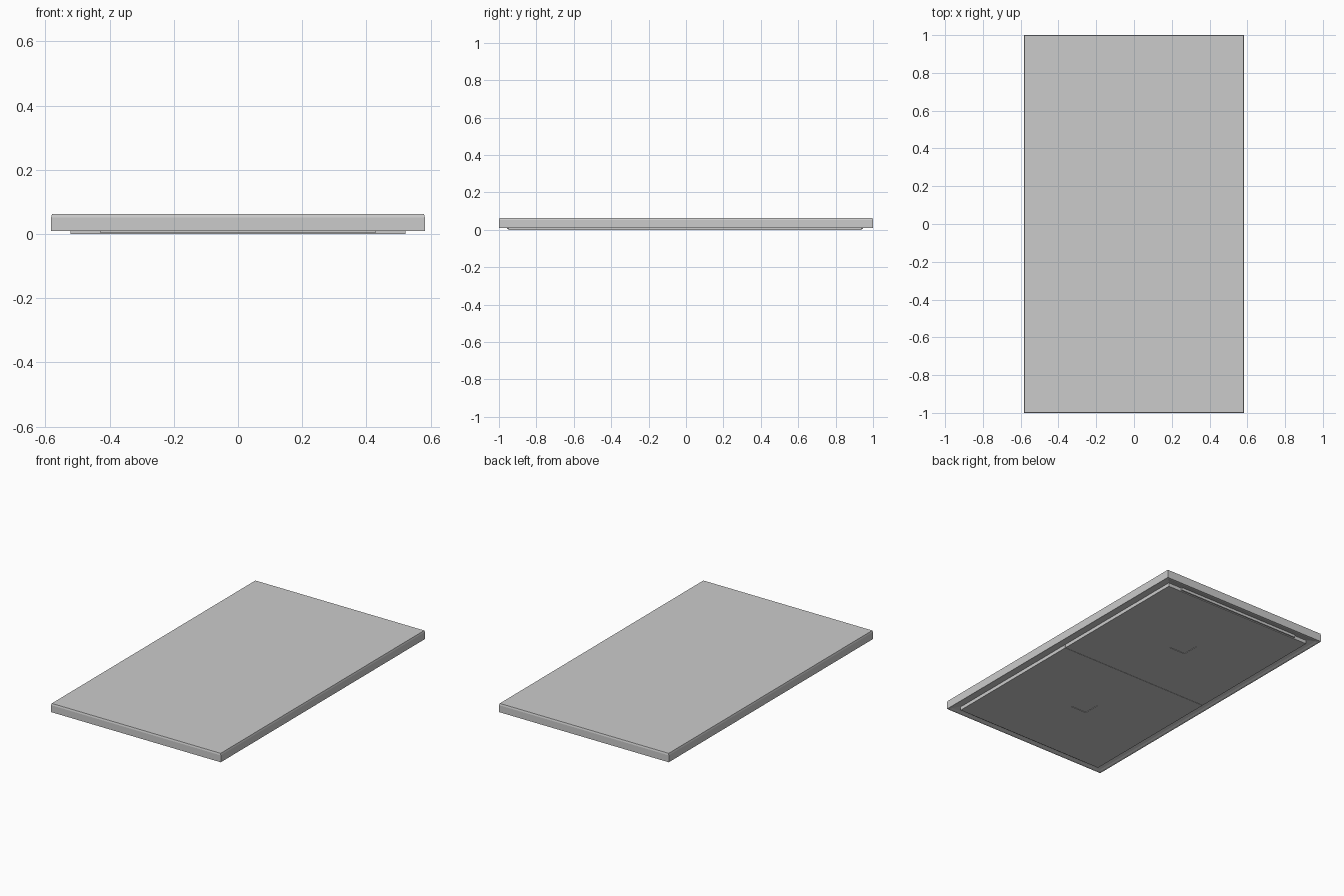
import bpy, bmesh

if "Cube" in bpy.data.objects:
    bpy.data.objects.remove(bpy.data.objects["Cube"])

HX, HY = 0.582, 1.0


def make_object(name, bm):
    bmesh.ops.recalc_face_normals(bm, faces=bm.faces)
    mesh = bpy.data.meshes.new(name)
    bm.to_mesh(mesh)
    bm.free()
    obj = bpy.data.objects.new(name, mesh)
    bpy.context.collection.objects.link(obj)
    return obj


def lofted_slab(name, profile):
    """Stack rectangles given as (inset from the outer edge, z), capped at both ends."""
    bm = bmesh.new()
    rings = []
    for inset, z in profile:
        x, y = HX - inset, HY - inset
        rings.append([bm.verts.new(p) for p in
                      ((-x, -y, z), (x, -y, z), (x, y, z), (-x, y, z))])
    for a, b in zip(rings, rings[1:]):
        for i in range(4):
            j = (i + 1) % 4
            bm.faces.new((a[i], a[j], b[j], b[i]))
    bm.faces.new(rings[0])
    bm.faces.new(rings[-1])
    return make_object(name, bm)


def box(name, x0, x1, y0, y1, z0, z1):
    bm = bmesh.new()
    bmesh.ops.create_cube(bm, size=1)
    for v in bm.verts:
        v.co = (x1 if v.co.x > 0 else x0,
                y1 if v.co.y > 0 else y0,
                z1 if v.co.z > 0 else z0)
    return make_object(name, bm)


# Main slab: chamfered top edge, narrow bottom rim, sloped recess underneath
lofted_slab("panel_body", [
    (0.003, 0.0625), (0, 0.052), (0, 0.009), (0.012, 0.009),
    (0.022, 0.013), (0.056, 0.022)])

# Two base plates meeting at a fine seam, each with a shallow square inset
for side, y0, y1 in (("front", -0.948, -0.001), ("back", 0.001, 0.937)):
    plate = box(side + "_base_plate", -0.522, 0.522, y0, y1, 0.0, 0.03)
    bm = bmesh.new()
    bm.from_mesh(plate.data)
    yc = -0.447 if side == "front" else 0.447
    h = 0.055
    for axis, centre in ((0, 0.0), (1, yc)):
        for offset in (-h, h):
            co, no = [0, 0, 0], [0, 0, 0]
            co[axis], no[axis] = centre + offset, 1
            bmesh.ops.bisect_plane(bm, geom=bm.verts[:] + bm.edges[:] + bm.faces[:],
                                   plane_co=co, plane_no=no)
    square = [f for f in bm.faces if f.normal.z < -0.9
              and abs(f.calc_center_median().x) < h
              and abs(f.calc_center_median().y - yc) < h]
    extruded = bmesh.ops.extrude_face_region(bm, geom=square)
    for v in extruded["geom"]:
        if isinstance(v, bmesh.types.BMVert):
            v.co.z += 0.003
    bmesh.ops.delete(bm, geom=square, context='FACES')
    bm.to_mesh(plate.data)
    bm.free()

# Short rails along the plate ends
box("front_end_rail", -0.43, 0.43, -0.956, -0.94, 0.005, 0.03)
box("back_end_rail", -0.43, 0.43, 0.93, 0.946, 0.005, 0.03)
